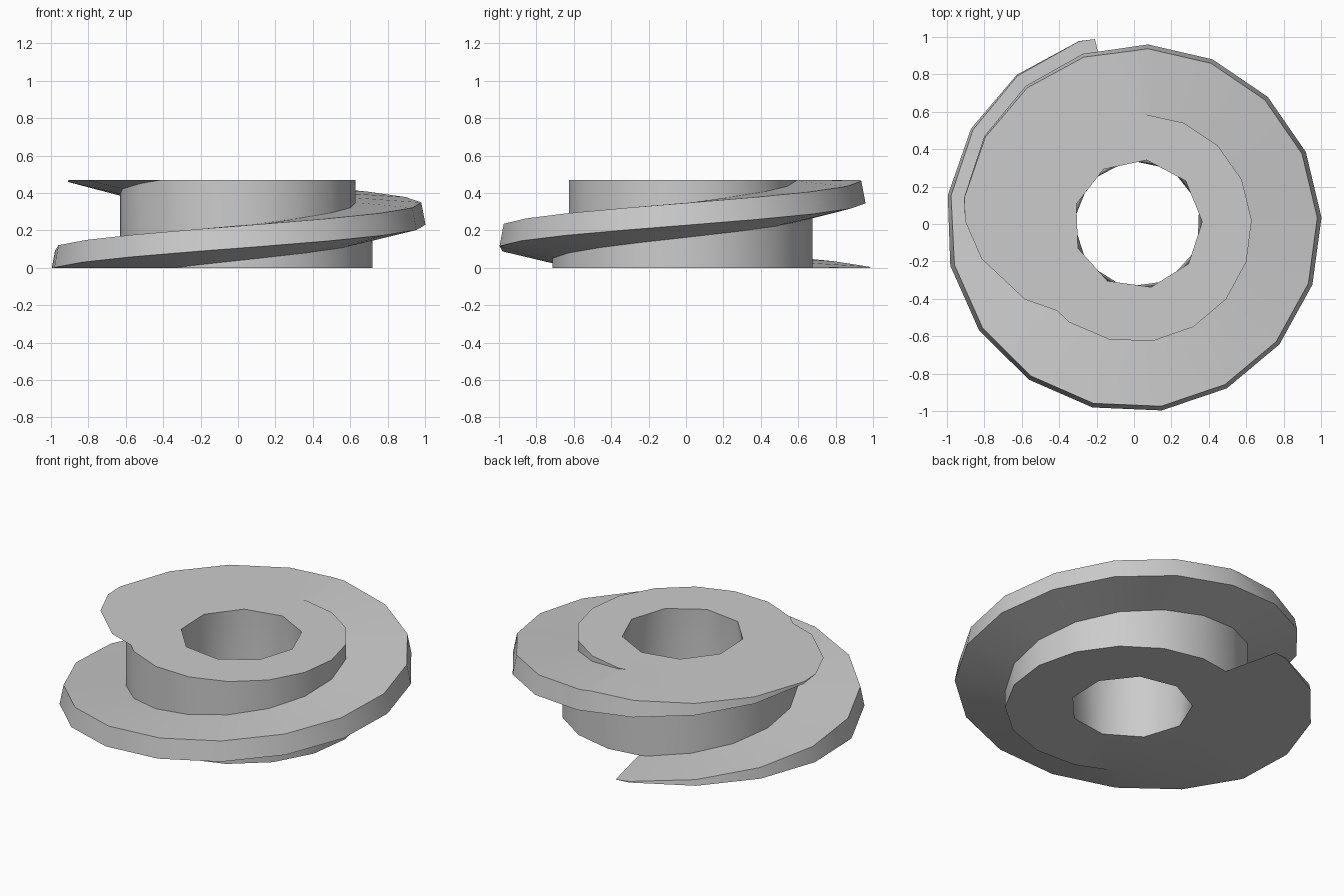
import bpy, bmesh
from math import radians, cos, sin
from mathutils import Vector

cube = bpy.data.objects.get("Cube")
if cube:
    bpy.data.objects.remove(cube, do_unlink=True)

HEIGHT = 0.47
AXIS_X = 0.02
STEPS = 17             # segments per turn
RISE = 0.00135         # climb per degree
HOLE_SIDES = 9


def polar(radius, degrees, z):
    a = radians(degrees)
    return Vector((AXIS_X + radius * cos(a), radius * sin(a), z))


def rim_radius(z):
    return 1.027 - 0.19 * z


def hub_radius(degrees):
    return 0.70 - 0.00025 * degrees


def lower_root(degrees):
    # Underside of the flight slopes down toward the hub
    z = RISE * (degrees - 191)
    r = hub_radius(degrees - 360)
    return polar(r, degrees, z - 0.23 * (rim_radius(z) - r))


def section(degrees):
    # Underside, rim, top of the flight, then hub wall up to the next turn
    low, high = RISE * (degrees - 191), RISE * (degrees - 103)
    return [lower_root(degrees),
            polar(rim_radius(low), degrees, low),
            polar(rim_radius(high), degrees, high),
            polar(hub_radius(degrees), degrees, high),
            lower_root(degrees + 360)]


bm = bmesh.new()

# Endless tapered screw surface
rows = [[bm.verts.new(p) for p in section(2 + i * 360 / STEPS)]
        for i in range(-2 * STEPS, 3 * STEPS + 1)]
for a, b in zip(rows, rows[1:]):
    for j in range(4):
        bm.faces.new((a[j], b[j], b[j + 1], a[j + 1]))
bmesh.ops.remove_doubles(bm, verts=bm.verts[:], dist=1e-5)

# Trim flat at the bottom and top
for z, direction in ((0, -1), (HEIGHT, 1)):
    bmesh.ops.bisect_plane(bm, geom=bm.verts[:] + bm.edges[:] + bm.faces[:], dist=1e-6,
                           plane_co=(0, 0, z), plane_no=(0, 0, direction), clear_outer=True)

# Faceted, slightly twisted shaft hole
ends = [[bm.verts.new(polar(0.345, phase + k * 360 / HOLE_SIDES, z))
         for k in range(HOLE_SIDES)] for phase, z in ((18, 0), (2, HEIGHT))]
bottom, top = ends
for k in range(HOLE_SIDES):
    n = (k + 1) % HOLE_SIDES
    bm.faces.new((top[k], top[n], bottom[k]))
    bm.faces.new((top[n], bottom[n], bottom[k]))

# End faces between the outline and the hole
for z, direction in ((0, -1), (HEIGHT, 1)):
    border = [e for e in bm.edges if e.is_boundary
              and all(abs(v.co.z - z) < 1e-4 for v in e.verts)]
    bmesh.ops.triangle_fill(bm, edges=border, use_beauty=True, normal=(0, 0, direction))
bmesh.ops.recalc_face_normals(bm, faces=bm.faces[:])

mesh = bpy.data.meshes.new("screw_segment")
bm.to_mesh(mesh)
bm.free()
screw = bpy.data.objects.new("screw_segment", mesh)
bpy.context.collection.objects.link(screw)

# Plain grey material
grey = bpy.data.materials.new("light_grey")
grey.use_nodes = True
colour = (0.6, 0.6, 0.6, 1)
grey.diffuse_color = colour
grey.node_tree.nodes["Principled BSDF"].inputs["Base Color"].default_value = colour
mesh.materials.append(grey)

bpy.ops.object.select_all(action='DESELECT')
screw.select_set(True)
bpy.context.view_layer.objects.active = screw
bpy.ops.object.shade_smooth_by_angle(angle=radians(30))
